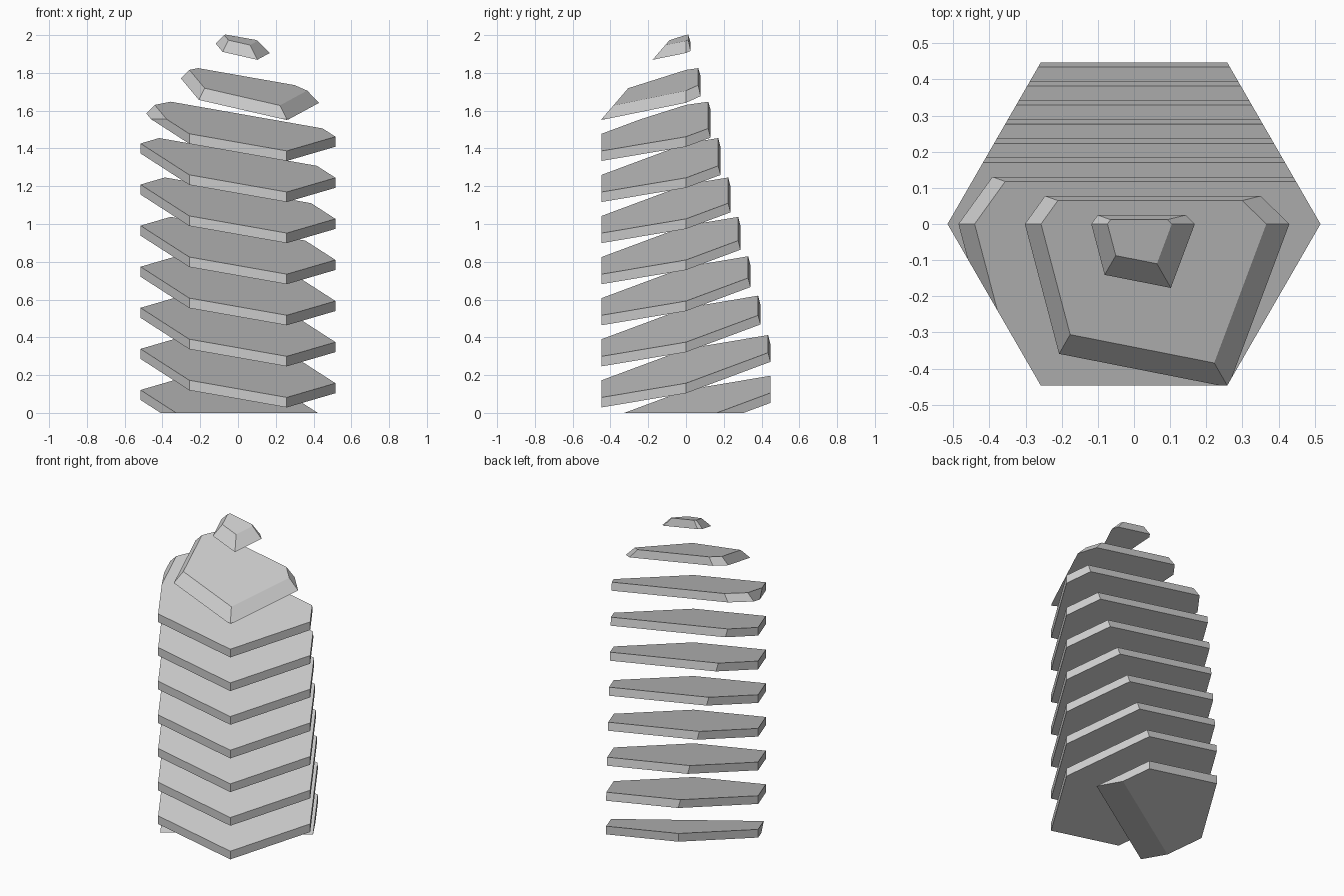
import bpy, bmesh
from math import cos, sin, pi
from mathutils import Vector

cube = bpy.data.objects.get("Cube")
if cube:
    bpy.data.objects.remove(cube, do_unlink=True)

RADIUS = 0.516            # hexagon corner radius
SHOULDER, APEX = 1.555, 2.075
SLOPE_X, SLOPE_Y = -0.176, 0.27   # tilt shared by every slab
FIRST, PITCH, THICK = -0.0225, 0.2175, 0.053
COUNT = 10
LEAN = 0.243              # how fast the back leans forward
BACK = 0.495

grey = bpy.data.materials.new("light_grey")
grey.use_nodes = True
grey.diffuse_color = (0.6, 0.6, 0.6, 1)
grey.node_tree.nodes["Principled BSDF"].inputs["Base Color"].default_value = (0.6, 0.6, 0.6, 1)


def hexagon(bm, z):
    return [bm.verts.new((RADIUS * cos(i * pi / 3), RADIUS * sin(i * pi / 3), z))
            for i in range(6)]


def crystal():
    """Hexagonal column with a pyramid point."""
    bm = bmesh.new()
    low, high = hexagon(bm, -1), hexagon(bm, SHOULDER)
    tip = bm.verts.new((0, 0, APEX))
    bm.faces.new(low[::-1])
    for i in range(6):
        j = (i + 1) % 6
        bm.faces.new((low[i], low[j], high[j], high[i]))
        bm.faces.new((high[i], high[j], tip))
    return bm


def trim(bm, point, normal):
    """Remove everything on the normal's side and cap the cut."""
    cut = bmesh.ops.bisect_plane(
        bm, geom=bm.verts[:] + bm.edges[:] + bm.faces[:], dist=1e-5,
        plane_co=point, plane_no=normal, clear_outer=True)["geom_cut"]
    edges = [e for e in cut if isinstance(e, bmesh.types.BMEdge) and e.is_boundary]
    if edges:
        bmesh.ops.holes_fill(bm, edges=edges, sides=0)


up = Vector((-SLOPE_X, -SLOPE_Y, 1))
back_normal = Vector((0, 1, 0)) + LEAN * up
back_point = Vector((0, 0, BACK / LEAN))

# Tilted slabs sliced from the crystal
for n in range(COUNT):
    base = FIRST + n * PITCH
    bm = crystal()
    trim(bm, Vector((0, 0, base + THICK)), up)
    trim(bm, Vector((0, 0, base)), -up)
    trim(bm, back_point, back_normal)
    trim(bm, Vector((0, 0, 0)), Vector((0, 0, -1)))
    bmesh.ops.recalc_face_normals(bm, faces=bm.faces[:])
    name = f"slab_{n + 1}"
    mesh = bpy.data.meshes.new(name)
    bm.to_mesh(mesh)
    bm.free()
    mesh.materials.append(grey)
    bpy.context.collection.objects.link(bpy.data.objects.new(name, mesh))
